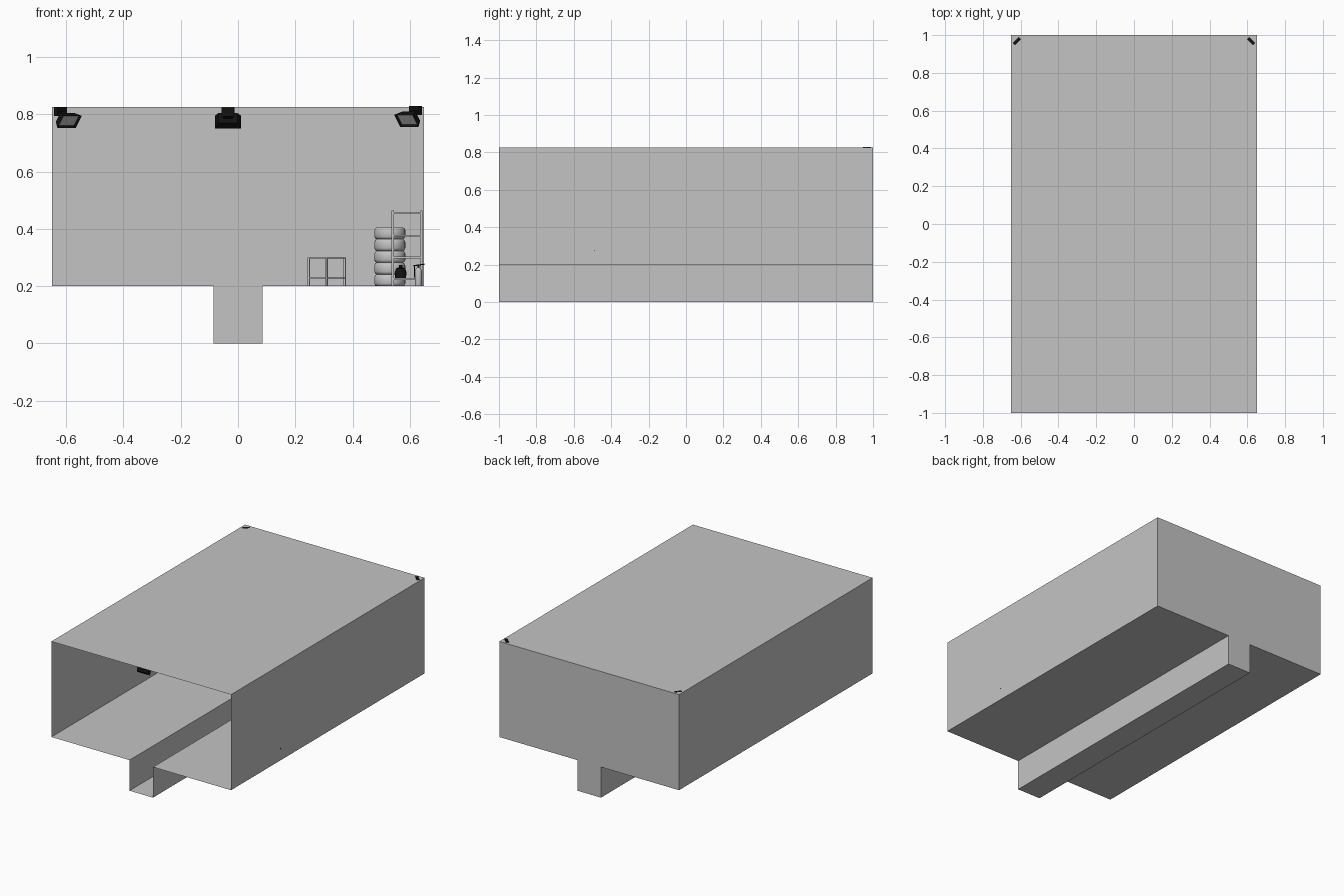
import bpy, bmesh
from math import pi, sin, cos, radians
from mathutils import Matrix, Vector

cube = bpy.data.objects.get("Cube")
if cube:
    bpy.data.objects.remove(cube, do_unlink=True)


def material(name, r, g, b):
    m = bpy.data.materials.new(name)
    m.use_nodes = True
    m.diffuse_color = (r, g, b, 1)
    m.node_tree.nodes["Principled BSDF"].inputs["Base Color"].default_value = (r, g, b, 1)
    return m


GREY = material("plain_grey", .55, .55, .55)
BLACK = material("black", .006, .006, .006)
LENS = material("lens_grey", .5, .5, .5)


def finish(name, bm, mats, smooth=False):
    bmesh.ops.recalc_face_normals(bm, faces=bm.faces)
    mesh = bpy.data.meshes.new(name)
    bm.to_mesh(mesh)
    bm.free()
    for m in mats:
        mesh.materials.append(m)
    ob = bpy.data.objects.new(name, mesh)
    bpy.context.collection.objects.link(ob)
    if smooth:
        bpy.ops.object.select_all(action='DESELECT')
        ob.select_set(True)
        bpy.context.view_layer.objects.active = ob
        bpy.ops.object.shade_smooth_by_angle(angle=radians(40))
    return ob


def add_box(bm, center, size, turn=Matrix()):
    mat = Matrix.Translation(center) @ turn @ Matrix.Diagonal((*size, 1))
    return bmesh.ops.create_cube(bm, size=1, matrix=mat)["verts"]


def lathe(name, profile, loc, mat, closed=False, steps=32):
    bm = bmesh.new()
    verts = [bm.verts.new((r, 0, z)) for r, z in profile]
    pairs = list(zip(verts, verts[1:]))
    if closed:
        pairs.append((verts[-1], verts[0]))
    edges = [bm.edges.new(p) for p in pairs]
    bmesh.ops.spin(bm, geom=verts + edges, cent=(0, 0, 0), axis=(0, 0, 1),
                   angle=2 * pi, steps=steps)
    bmesh.ops.remove_doubles(bm, verts=bm.verts, dist=1e-5)
    bmesh.ops.translate(bm, verts=bm.verts, vec=loc)
    return finish(name, bm, [mat], True)


# Room shell: T-shaped section, open at the front, closed at the back
W, PIT, FLOOR, TOP = .65, .085, .2, .825
half = [(PIT, 0), (PIT, FLOOR), (W, FLOOR), (W, TOP)]
section = half + [(-x, z) for x, z in reversed(half)]
bm = bmesh.new()
front = [bm.verts.new((x, -1, z)) for x, z in section]
back = [bm.verts.new((x, 1, z)) for x, z in section]
for i in range(len(section)):
    j = (i + 1) % len(section)
    bm.faces.new((front[i], front[j], back[j], back[i]))
bm.faces.new(back)
finish("room_shell", bm, [GREY])


# Floodlights: tapered housing with a recessed lens, neck and wall mount
def floodlight(name, center, mount, yaw, pitch):
    turn = Matrix.Rotation(radians(yaw), 4, 'Z')
    tilt = turn @ Matrix.Rotation(radians(pitch), 4, 'X')
    bm = bmesh.new()
    verts = add_box(bm, (0, 0, 0), (.09, .028, .052))
    for v in verts:
        if v.co.y > 0:
            v.co.x *= .75
            v.co.z *= .75
    bm.normal_update()
    face = min(bm.faces, key=lambda f: f.calc_center_median().y)
    bmesh.ops.inset_region(bm, faces=[face], thickness=.007)
    bmesh.ops.translate(bm, verts=face.verts, vec=(0, .008, 0))
    face.material_index = 1
    bm.transform(Matrix.Translation(center) @ tilt)
    finish(name + "_housing", bm, [BLACK, LENS])
    bm = bmesh.new()
    add_box(bm, mount, (.045, .018, .032), turn)
    mid = (Vector(center) + Vector(mount)) / 2
    add_box(bm, mid, (.03, .035, .014), tilt)
    finish(name + "_mount", bm, [BLACK])


floodlight("left_floodlight", (.596, .944, .785), (.62, .968, .813), -45, 35)
floodlight("right_floodlight", (-.596, .944, .781), (-.62, .968, .8095), 45, 35)
floodlight("front_floodlight", (-.035, -.925, .78), (-.035, -.952, .808), 180, 30)

# Stack of tyres
tyre = [(.03, .002), (.046, 0), (.051, .003), (.054, .01), (.054, .031),
        (.051, .038), (.046, .041), (.03, .039)]
for i in range(5):
    lathe(f"tyre_{i + 1}", tyre, (.53, .39, FLOOR + .041 * i), GREY, True)

# Storage shelf: four posts and four levels
bm = bmesh.new()
for x in (.54, .641):
    for y in (-.28, .098):
        add_box(bm, (x, y, .3325), (.008, .008, .265))
for z in (.225, .3, .376, .455):
    add_box(bm, (.5905, -.091, z), (.1, .378, .006))
finish("storage_shelf", bm, [GREY])

# Turned workbench: top, lower tray and four legs
bm = bmesh.new()
for x in (-.034, .034):
    for y in (-.09, .09):
        add_box(bm, (x, y, .05), (.006, .006, .1))
for z in (.028, .098):
    add_box(bm, (0, 0, z), (.07, .183, .004))
bm.transform(Matrix.Translation((.31, -.345, FLOOR)) @ Matrix.Rotation(radians(-20), 4, 'Z'))
finish("workbench", bm, [GREY])

# Dark canister on the lowest shelf
canister = [(0, 0), (.019, 0), (.02, .022), (.016, .034), (.006, .038), (.006, .046), (0, .046)]
lathe("canister", canister, (.568, -.2, .228), BLACK)

# Fire extinguisher with handle and hose
bottle = [(0, 0), (.011, 0), (.012, .003), (.012, .053), (.009, .061), (.004, .066), (0, .066)]
lathe("extinguisher_bottle", bottle, (.63, -.49, FLOOR), GREY, steps=20)
bm = bmesh.new()
add_box(bm, (.63, -.49, .268), (.008, .008, .01))
add_box(bm, (.632, -.49, .274), (.04, .005, .004), Matrix.Rotation(radians(-8), 4, 'Y'))
add_box(bm, (.616, -.49, .25), (.003, .003, .04))
finish("extinguisher_handle", bm, [BLACK])
